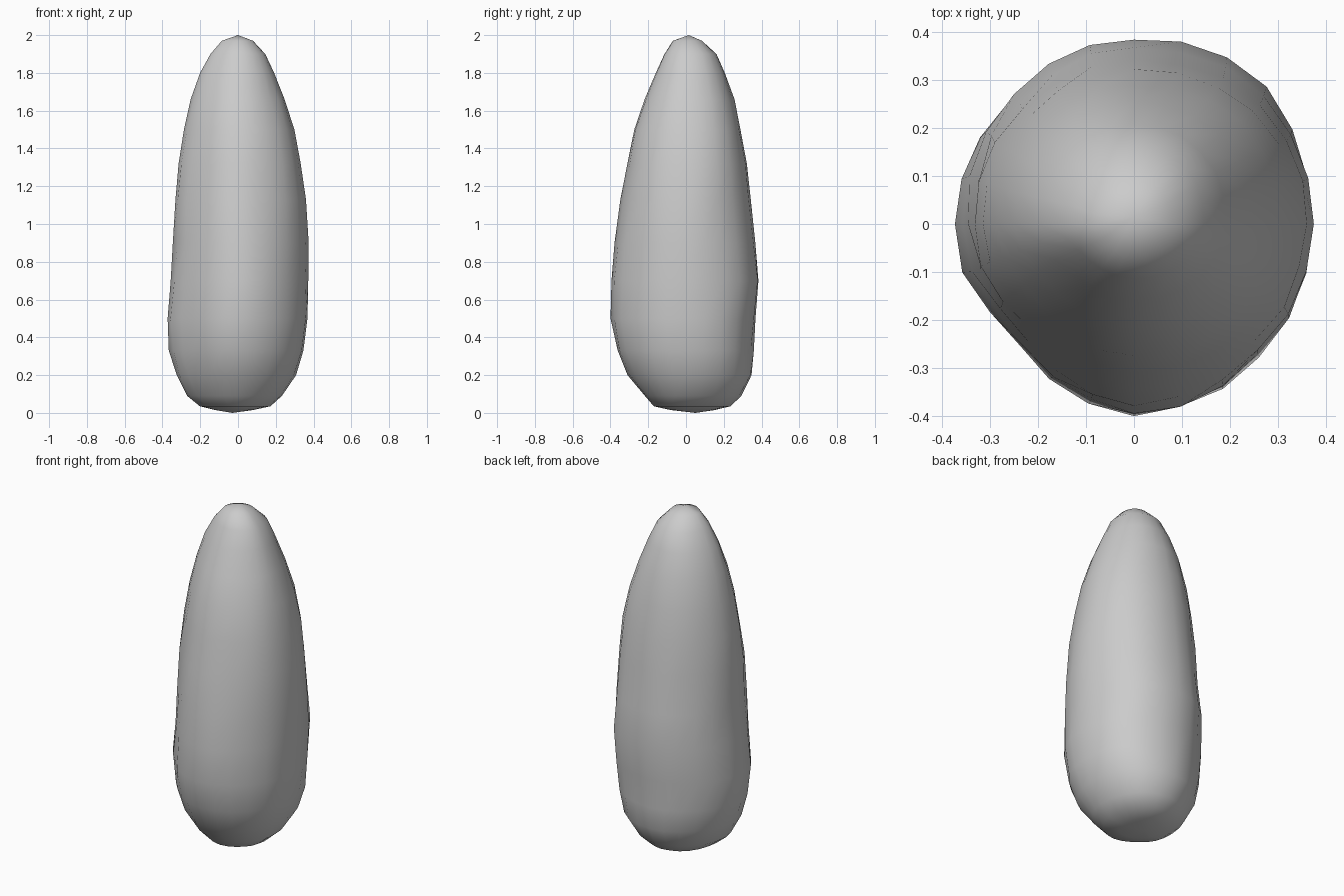
import bpy, bmesh, math, random

if "Cube" in bpy.data.objects:
    bpy.data.objects.remove(bpy.data.objects["Cube"])

random.seed(4)
SIDES = 24

# Height followed by the reach to left, right, front and back
RINGS = [
    (0.015, 0.12, 0.08, 0.08, 0.15),
    (0.035, 0.20, 0.17, 0.17, 0.235),
    (0.09, 0.27, 0.235, 0.22, 0.29),
    (0.20, 0.325, 0.31, 0.31, 0.345),
    (0.33, 0.365, 0.35, 0.365, 0.355),
    (0.50, 0.375, 0.37, 0.395, 0.365),
    (0.70, 0.355, 0.372, 0.39, 0.385),
    (0.90, 0.342, 0.37, 0.375, 0.365),
    (1.13, 0.335, 0.36, 0.345, 0.34),
    (1.32, 0.315, 0.335, 0.31, 0.32),
    (1.50, 0.285, 0.30, 0.275, 0.29),
    (1.66, 0.25, 0.245, 0.22, 0.255),
    (1.80, 0.20, 0.19, 0.16, 0.205),
    (1.90, 0.145, 0.145, 0.115, 0.16),
    (1.97, 0.085, 0.08, 0.07, 0.085),
]


def ring_point(ring, a):
    """Lopsided oval, fuller at the back right and flatter at the front left."""
    z, left, right, front, back = ring
    c, s = math.cos(a), math.sin(a)
    rx = right if c > 0 else left
    ry = back if s > 0 else front
    diagonal = {(True, True): 0.04, (False, True): -0.01,
                (False, False): -0.09, (True, False): -0.01}[(c > 0, s > 0)]
    k = 1 + diagonal * math.sin(2 * a) ** 2
    k *= 1 + random.uniform(-0.012, 0.012)
    return (rx * c * k, ry * s * k, z)


# Lumpy tapering body lofted through the rings
bm = bmesh.new()
rows = [[bm.verts.new(ring_point(r, 2 * math.pi * i / SIDES)) for i in range(SIDES)]
        for r in RINGS]
bottom = bm.verts.new((-0.03, 0.05, 0.0))
tip = bm.verts.new((0.0, 0.015, 2.0))
for i in range(SIDES):
    j = (i + 1) % SIDES
    for lo, hi in zip(rows, rows[1:]):
        bm.faces.new((lo[i], lo[j], hi[j], hi[i]))
    bm.faces.new((bottom, rows[0][j], rows[0][i]))
    bm.faces.new((tip, rows[-1][i], rows[-1][j]))
for f in bm.faces:
    f.smooth = True
mesh = bpy.data.meshes.new("body")
bm.to_mesh(mesh)
bm.free()
body = bpy.data.objects.new("body", mesh)
bpy.context.collection.objects.link(body)
